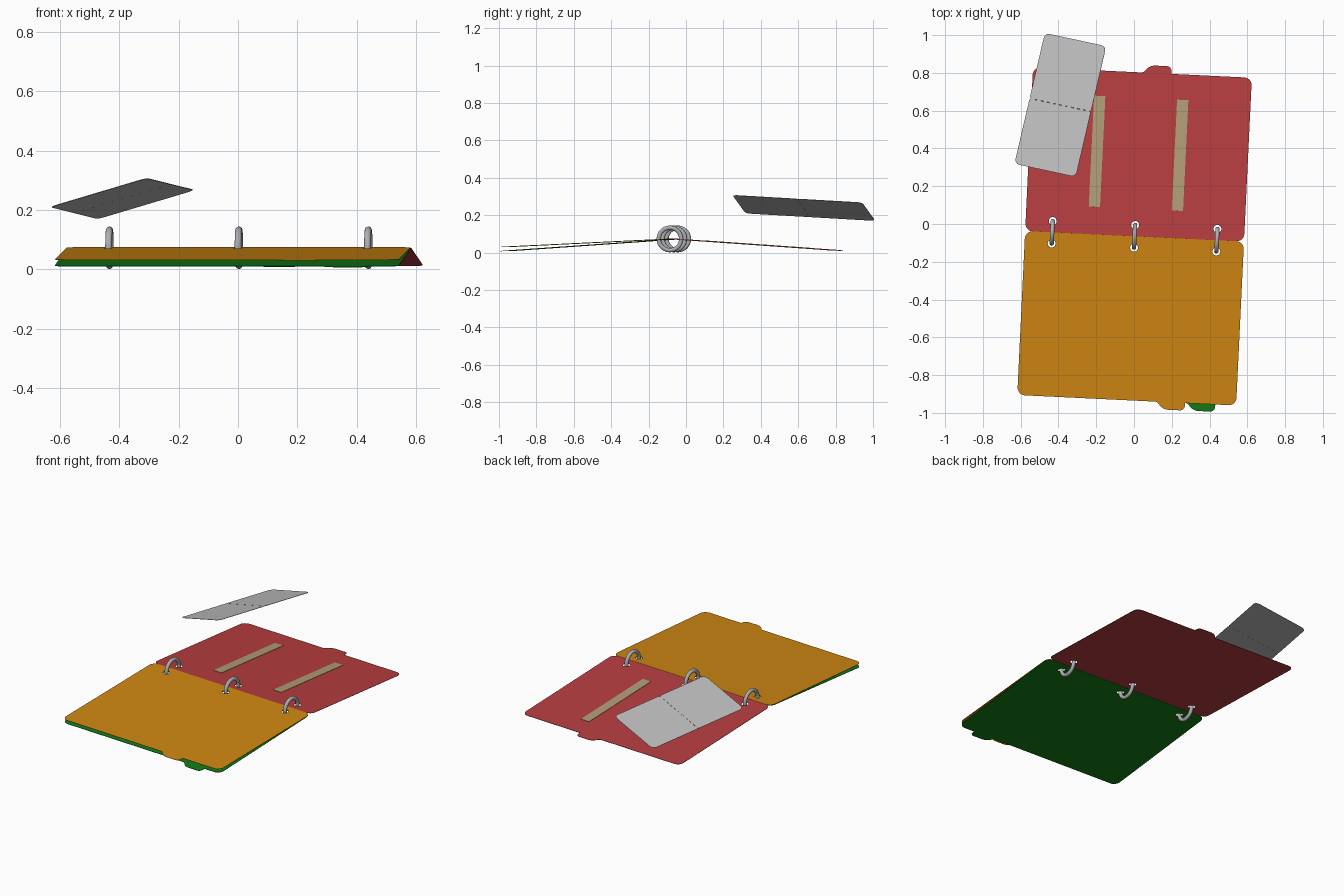
import bpy, bmesh, math
from mathutils import Matrix, Vector

if "Cube" in bpy.data.objects:
    bpy.data.objects.remove(bpy.data.objects["Cube"])


def material(name, rgb):
    m = bpy.data.materials.new(name)
    m.diffuse_color = (*rgb, 1)
    m.use_nodes = True
    m.node_tree.nodes["Principled BSDF"].inputs["Base Color"].default_value = m.diffuse_color
    return m


RED = material("red", (0.48, 0.048, 0.052))
ORANGE = material("orange", (0.62, 0.24, 0.006))
GREEN = material("green", (0.006, 0.2, 0.009))
TAN = material("tan", (0.44, 0.34, 0.18))
PAPER = material("light grey", (0.52, 0.52, 0.52))
METAL = material("metal grey", (0.42, 0.43, 0.45))

# The hinge frame: the open folder is turned slightly about z
FRAME = Matrix.Translation((0.003, -0.065, 0.073)) @ Matrix.Rotation(math.radians(-2.75), 4, 'Z')
HOLES = (-0.4365, 0, 0.4365)
RING_R, TUBE = 0.06, 0.0115


def rounded(corners, steps=6):
    """Outline through (x, y, radius) corners, each rounded by a conic arc."""
    pts = []
    n = len(corners)
    for i, (x, y, r) in enumerate(corners):
        p = Vector((x, y))
        if r == 0:
            pts.append(p)
            continue
        a = p + (Vector(corners[i - 1][:2]) - p).normalized() * r
        b = p + (Vector(corners[(i + 1) % n][:2]) - p).normalized() * r
        for k in range(steps + 1):
            t = k / steps
            w0, w1, w2 = (1 - t) ** 2, 1.414 * t * (1 - t), t * t
            pts.append((a * w0 + p * w1 + b * w2) / (w0 + w1 + w2))
    return pts


def circle(x, y, r, n=20):
    return [Vector((x + r * math.cos(2 * math.pi * k / n),
                    y + r * math.sin(2 * math.pi * k / n))) for k in range(n)]


def sheet(name, loops, half_thickness, mat, matrix):
    """Thin filled sheet; the loops after the first become holes."""
    cu = bpy.data.curves.new(name, 'CURVE')
    cu.dimensions, cu.fill_mode, cu.extrude = '2D', 'BOTH', half_thickness
    for loop in loops:
        sp = cu.splines.new('POLY')
        sp.points.add(len(loop) - 1)
        for q, p in zip(sp.points, loop):
            q.co = (p.x, p.y, 0, 1)
        sp.use_cyclic_u = True
    tmp = bpy.data.objects.new(name + "_outline", cu)
    bpy.context.collection.objects.link(tmp)
    dg = bpy.context.evaluated_depsgraph_get()
    me = bpy.data.meshes.new_from_object(tmp.evaluated_get(dg))
    bpy.data.objects.remove(tmp)
    bm = bmesh.new()
    bm.from_mesh(me)
    bmesh.ops.remove_doubles(bm, verts=bm.verts, dist=1e-5)
    bmesh.ops.recalc_face_normals(bm, faces=bm.faces)
    for f in bm.faces:
        f.smooth = False
    bm.to_mesh(me)
    bm.free()
    me.materials.clear()
    me.materials.append(mat)
    ob = bpy.data.objects.new(name, me)
    bpy.context.collection.objects.link(ob)
    ob.matrix_world = matrix
    return ob


def divider(name, side, tab_x, tilt, lift, mat):
    """Tabbed divider with three ring holes, spreading to +y or -y."""
    w, h, t, r = 0.58, 0.87, 0.91, 0.04
    corners = [(-w, 0, r), (w, 0, r), (w, h, r), (tab_x + 0.15, h, 0),
               (tab_x + 0.147, t, 0.022), (tab_x + 0.035, t, 0.025),
               (tab_x, h, 0.01), (-w, h, r)]
    loops = [rounded([(x, y * side, c) for x, y, c in corners])]
    loops += [circle(x, RING_R * side, 0.021) for x in HOLES]
    matrix = (FRAME @ Matrix.Translation((0, 0, lift))
              @ Matrix.Rotation(math.radians(-tilt * side), 4, 'X'))
    sheet(name, loops, 0.001, mat, matrix)
    return matrix


# Dividers
red_matrix = divider("red_divider", 1, 0.004, 4.0, 0.0, RED)
divider("orange_divider", -1, 0.16, 2.75, 0.001, ORANGE)
divider("green_divider", -1, 0.32, 4.0, -0.0015, GREEN)

# Adhesive strips on the red divider
for side, label in ((-1, "left"), (1, "right")):
    x = 0.22 * side
    strip = [Vector(p) for p in ((x - 0.03, 0.146), (x + 0.03, 0.146),
                                 (x + 0.03, 0.735), (x - 0.03, 0.735))]
    sheet(label + "_strip", [strip], 0.001, TAN,
          red_matrix @ Matrix.Translation((0, 0, 0.002)))

# Binder rings
for i, x in enumerate(HOLES):
    bpy.ops.mesh.primitive_torus_add(major_radius=RING_R, minor_radius=TUBE,
                                     major_segments=40, minor_segments=14)
    ring = bpy.context.object
    ring.name = f"binder_ring_{i + 1}"
    ring.matrix_world = (FRAME @ Matrix.Translation((x, 0, 0))
                         @ Matrix.Rotation(math.pi / 2, 4, 'Y'))
    ring.data.materials.append(METAL)
    bpy.ops.object.shade_smooth_by_angle()

# Floating folded card with a perforated crease
u = Vector((0.325, -0.07, 0.097)).normalized()
v = Vector((0.16, 0.69, -0.04)).normalized()
n = u.cross(v).normalized()
v = n.cross(u)
card_matrix = Matrix.Translation((-0.39, 0.63, 0.239)) @ Matrix((u, v, n)).transposed().to_4x4()
a, b, r = 0.173, 0.356, 0.028
card = [rounded([(-a, -b, r), (a, -b, r), (a, -0.006, 0), (a - 0.008, 0, 0), (a, 0.006, 0),
                 (a, b, r), (-a, b, r), (-a, 0.006, 0), (-a + 0.008, 0, 0), (-a, -0.006, 0)])]
for k in range(9):
    x = -0.136 + 0.034 * k
    card.append([Vector(p) for p in ((x - 0.008, -0.001), (x + 0.008, -0.001),
                                     (x + 0.008, 0.001), (x - 0.008, 0.001))])
sheet("folded_card", card, 0.001, PAPER, card_matrix)
